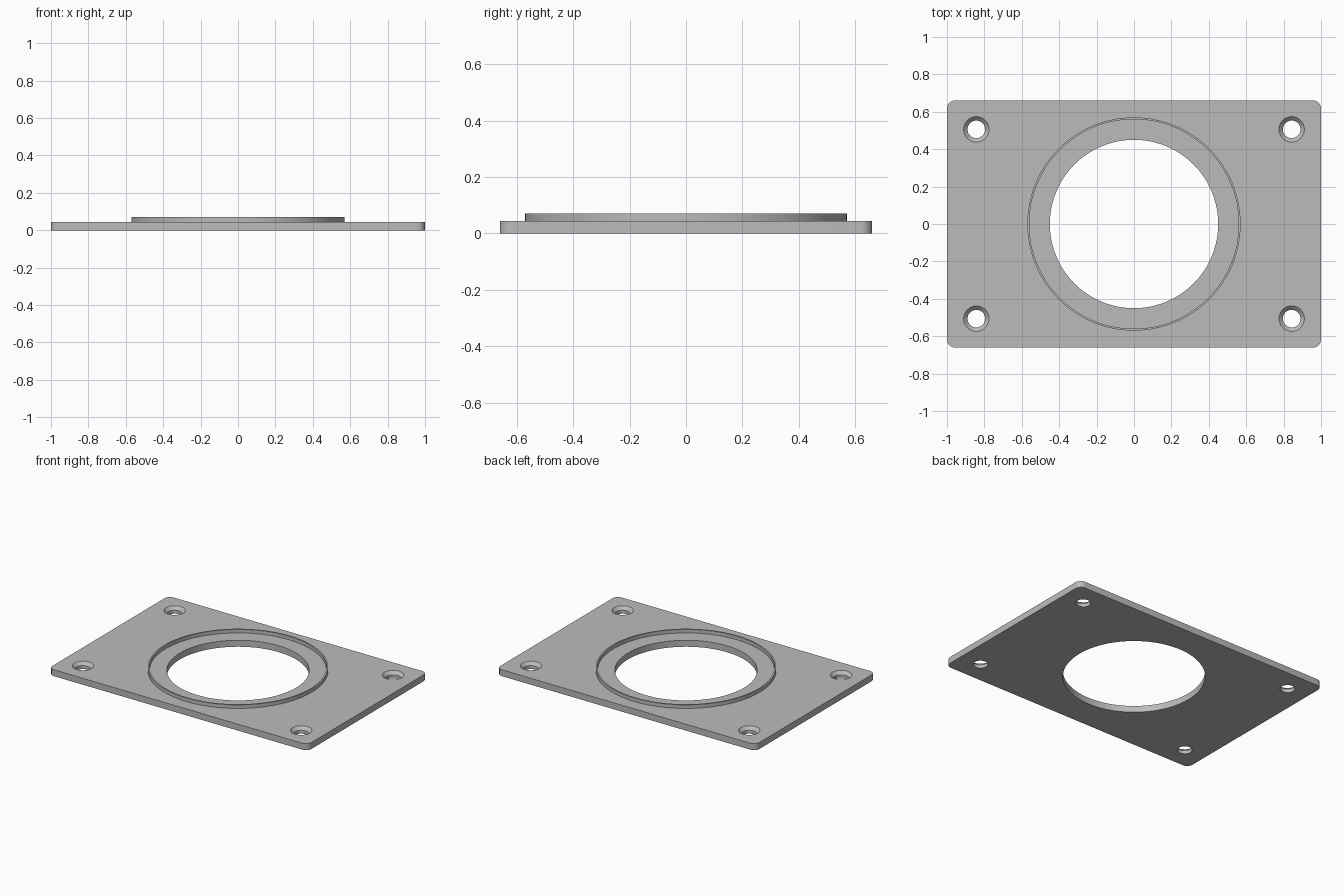
import bpy, bmesh, math

old = bpy.data.objects.get("Cube")
if old:
    bpy.data.objects.remove(old, do_unlink=True)

HALF_X, HALF_Y, THICK, CORNER = 1.0, 0.66, 0.045, 0.042
BORE = 0.45
LIP_OUT, LIP_IN, LIP_TOP = 0.57, 0.56, 0.07
SCREW_X, SCREW_Y, SCREW_R, SINK_R = 0.843, 0.506, 0.047, 0.068

grey = bpy.data.materials.new("grey metal")
grey.use_nodes = True
colour = (0.50, 0.50, 0.50, 1)
grey.diffuse_color = colour
grey.node_tree.nodes["Principled BSDF"].inputs["Base Color"].default_value = colour


def make_object(name, bm):
    bmesh.ops.recalc_face_normals(bm, faces=bm.faces)
    mesh = bpy.data.meshes.new(name)
    bm.to_mesh(mesh)
    bm.free()
    mesh.materials.append(grey)
    obj = bpy.data.objects.new(name, mesh)
    bpy.context.collection.objects.link(obj)
    return obj


def lathe(name, profile, steps, cap=False, centre=(0, 0)):
    """Revolve (radius, z) points; cap closes both ends, otherwise the profile is a loop."""
    bm = bmesh.new()
    rings = []
    for r, z in profile:
        angles = [math.tau * i / steps for i in range(steps)]
        rings.append([bm.verts.new((centre[0] + r * math.cos(a),
                                    centre[1] + r * math.sin(a), z)) for a in angles])
    pairs = list(zip(rings, rings[1:]))
    if cap:
        bm.faces.new(rings[0])
        bm.faces.new(rings[-1])
    else:
        pairs.append((rings[-1], rings[0]))
    for low, high in pairs:
        for i in range(steps):
            j = (i + 1) % steps
            bm.faces.new((low[i], low[j], high[j], high[i]))
    return make_object(name, bm)


def smooth(obj):
    bpy.ops.object.select_all(action='DESELECT')
    obj.select_set(True)
    bpy.context.view_layer.objects.active = obj
    bpy.ops.object.shade_smooth_by_angle(angle=math.radians(30))


# Plate: a box with rounded upright corners
bm = bmesh.new()
bmesh.ops.create_cube(bm, size=1)
bmesh.ops.scale(bm, vec=(2 * HALF_X, 2 * HALF_Y, THICK), verts=bm.verts)
bmesh.ops.translate(bm, vec=(0, 0, THICK / 2), verts=bm.verts)
upright = [e for e in bm.edges if abs(e.verts[0].co.z - e.verts[1].co.z) > THICK / 2]
bmesh.ops.bevel(bm, geom=upright, offset=CORNER, segments=8, profile=0.5, affect='EDGES')
plate = make_object("plate", bm)

# Cutters: the central bore and four countersunk screw holes
cutters = [lathe("bore_cutter", [(BORE, -0.1), (BORE, 0.1)], 128, cap=True)]
slope = SINK_R - SCREW_R
screw_profile = [(SCREW_R, -0.1), (SCREW_R, THICK - slope),
                 (SINK_R, THICK), (SINK_R, 0.1)]
for sx in (-1, 1):
    for sy in (-1, 1):
        cutters.append(lathe("screw_cutter", screw_profile, 48, cap=True,
                             centre=(sx * SCREW_X, sy * SCREW_Y)))
for cutter in cutters:
    cutter.hide_render = True
    mod = plate.modifiers.new("cut", 'BOOLEAN')
    mod.operation = 'DIFFERENCE'
    mod.solver = 'EXACT'
    mod.object = cutter

# Bake the cuts and drop the cutters
depsgraph = bpy.context.evaluated_depsgraph_get()
baked = bpy.data.meshes.new_from_object(plate.evaluated_get(depsgraph))
plate.modifiers.clear()
plate.data = baked
for cutter in cutters:
    bpy.data.objects.remove(cutter, do_unlink=True)
smooth(plate)

# Thin raised lip around the bore, seated slightly into the plate
sunk = THICK - 0.005
lip = lathe("raised_lip", [(LIP_IN, sunk), (LIP_OUT, sunk),
                           (LIP_OUT, LIP_TOP), (LIP_IN, LIP_TOP)], 128)
smooth(lip)
